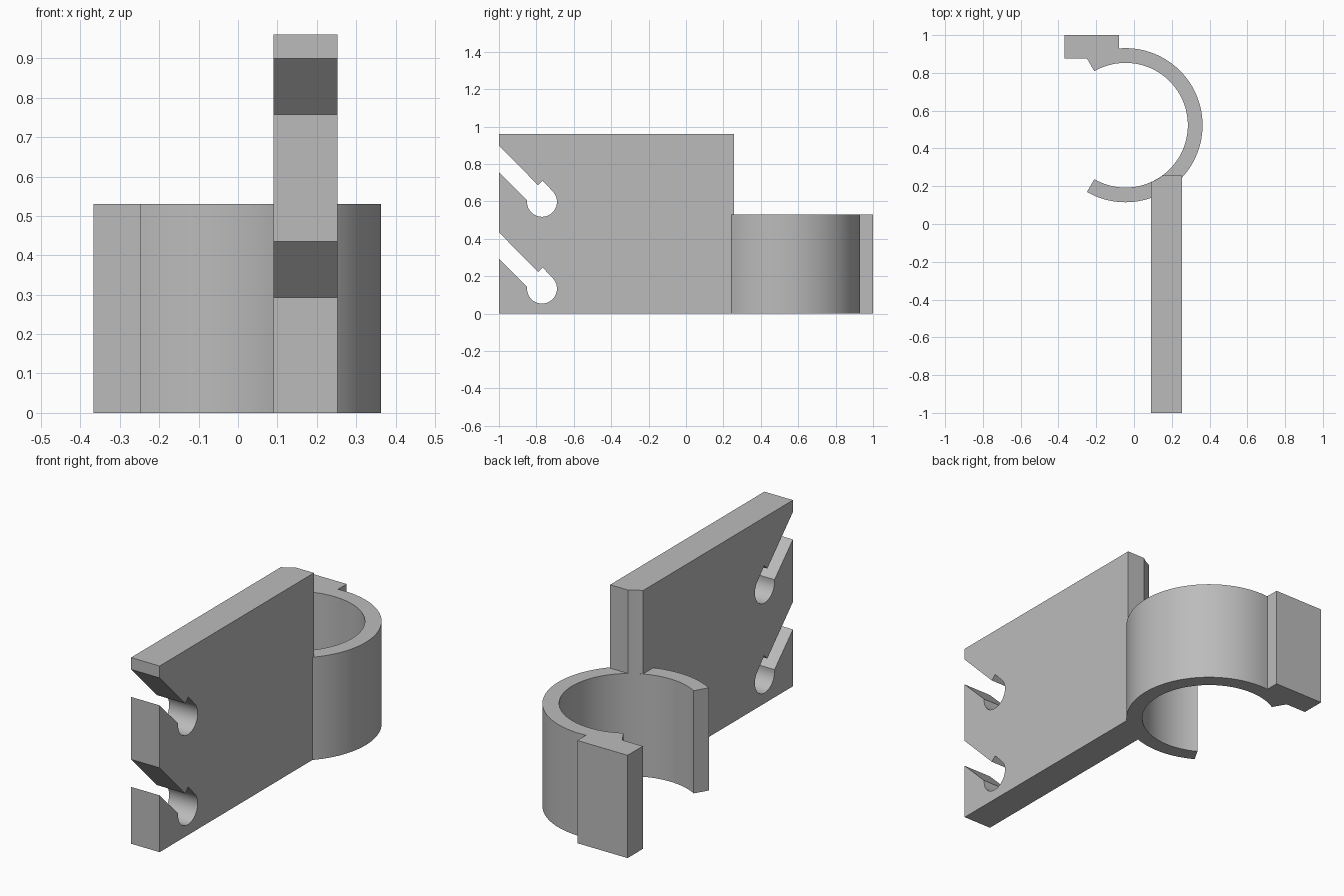
import bpy, bmesh
from math import sin, cos, radians, degrees, acos
from mathutils import Vector

if "Cube" in bpy.data.objects:
    bpy.data.objects.remove(bpy.data.objects["Cube"], do_unlink=True)

grey = bpy.data.materials.new("light grey plastic")
grey.use_nodes = True
colour = (0.5, 0.5, 0.5, 1)
grey.diffuse_color = colour
grey.node_tree.nodes["Principled BSDF"].inputs["Base Color"].default_value = colour


def arc(cx, cy, r, start, end, steps):
    angles = [radians(start + (end - start) * i / steps) for i in range(steps + 1)]
    return [(cx + r * cos(a), cy + r * sin(a)) for a in angles]


def extrude(name, points, place, direction):
    """Solid prism from a flat outline; place maps outline points into 3D."""
    bm = bmesh.new()
    face = bm.faces.new([bm.verts.new(place(*p)) for p in points])
    top = bmesh.ops.extrude_face_region(bm, geom=[face])["geom"]
    bmesh.ops.translate(bm, vec=Vector(direction),
                        verts=[v for v in top if isinstance(v, bmesh.types.BMVert)])
    bmesh.ops.recalc_face_normals(bm, faces=bm.faces[:])
    mesh = bpy.data.meshes.new(name)
    bm.to_mesh(mesh)
    bm.free()
    mesh.materials.append(grey)
    obj = bpy.data.objects.new(name, mesh)
    bpy.context.collection.objects.link(obj)
    return obj


def combine(target, tool, operation):
    """Apply a boolean and discard the tool object."""
    tool.hide_render = True
    mod = target.modifiers.new(operation, "BOOLEAN")
    mod.operation, mod.solver, mod.object = operation, "EXACT", tool
    bpy.context.view_layer.objects.active = target
    bpy.ops.object.modifier_apply(modifier=mod.name)
    bpy.data.objects.remove(tool, do_unlink=True)


CX, CY, OUTER, INNER = -0.045, 0.523, 0.408, 0.33
RING_H, PLATE_H = 0.53, 0.96
LEFT, RIGHT, BACK = 0.09, 0.253, 0.257
TAB_X = -0.08

# Open clamp ring with the squared tab at its back end
tab_angle = degrees(acos((TAB_X - CX) / OUTER))
clamp_outline = arc(CX, CY, OUTER, -120, tab_angle, 72)
clamp_outline += [(TAB_X, 1), (-0.367, 1), (-0.367, 0.876)]
clamp_outline += arc(CX, CY, OUTER, 120, 120, 1)[:1]
clamp_outline += arc(CX, CY, INNER, 120, -120, 80)
clamp = extrude("clamp_ring", clamp_outline, lambda x, y: (x, y, 0), (0, 0, RING_H))


# Upright plate whose front edge has two slanted keyhole slots
def slot(hole_z):
    """Slot outline from its lower mouth corner to its upper one."""
    hole_y, r = -0.77, 0.08
    return ([(-1, hole_z + 0.159), (hole_y - r, hole_z + 0.009)]
            + arc(hole_y, hole_z, r, 180, 405, 40)
            + [(-0.766, hole_z + 0.113), (-0.791, hole_z + 0.089), (-1, hole_z + 0.301)])


plate_outline = [(-1, 0)] + slot(0.134) + slot(0.598)
plate_outline += [(-1, PLATE_H), (BACK, PLATE_H), (BACK, 0)]
bracket = extrude("holder_bracket", plate_outline,
                  lambda y, z: (LEFT, y, z), (RIGHT - LEFT, 0, 0))

# Clear the ring's bore from the plate, then fuse both parts
bore = extrude("bore_cutter", arc(CX, CY, INNER + 0.001, 0, 357, 119),
               lambda x, y: (x, y, -0.1), (0, 0, 1.2))
combine(bracket, bore, "DIFFERENCE")
combine(bracket, clamp, "UNION")

bpy.ops.object.select_all(action="DESELECT")
bracket.select_set(True)
bpy.context.view_layer.objects.active = bracket
bpy.ops.object.shade_smooth_by_angle(angle=radians(25))
